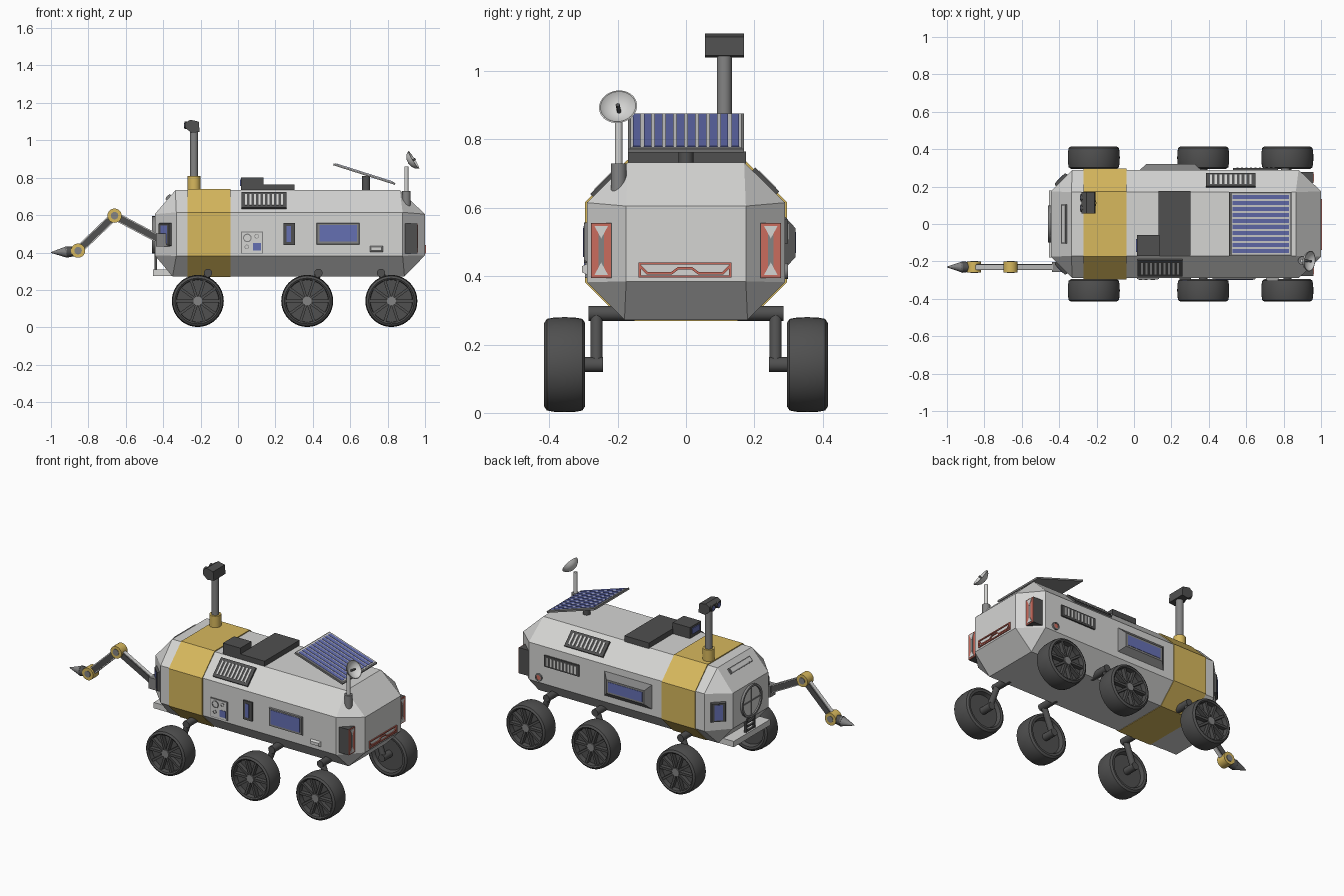
import bpy, bmesh, math
from mathutils import Matrix, Vector

cube = bpy.data.objects.get("Cube")
if cube:
    bpy.data.objects.remove(cube, do_unlink=True)


def material(name, r, g, b):
    m = bpy.data.materials.new(name)
    m.use_nodes = True
    m.diffuse_color = (r, g, b, 1)
    bsdf = m.node_tree.nodes["Principled BSDF"]
    bsdf.inputs["Base Color"].default_value = (r, g, b, 1)
    bsdf.inputs["Roughness"].default_value = 0.6
    return m


HULL = material("hull_white", .66, .66, .65)
DARK = material("dark_grey", .08, .08, .08)
MID = material("mid_grey", .23, .23, .23)
YELLOW = material("yellow", .68, .48, .11)
BLUE = material("glass_blue", .13, .16, .45)
RED = material("light_red", .6, .15, .11)
ID = Matrix()


def finish(name, bm, mat, smooth=False):
    bmesh.ops.recalc_face_normals(bm, faces=bm.faces)
    me = bpy.data.meshes.new(name)
    bm.to_mesh(me)
    bm.free()
    me.materials.append(mat)
    ob = bpy.data.objects.new(name, me)
    bpy.context.collection.objects.link(ob)
    if smooth:
        bpy.ops.object.select_all(action='DESELECT')
        ob.select_set(True)
        bpy.context.view_layer.objects.active = ob
        bpy.ops.object.shade_smooth_by_angle(angle=math.radians(35))
    return ob


def wall(center, normal, up=(0, 0, 1)):
    """Frame lying on a surface: u sideways, v up, w outward."""
    n = Vector(normal).normalized()
    u = Vector(up).cross(n).normalized()
    m = Matrix((u, n.cross(u), n)).transposed().to_4x4()
    return Matrix.Translation(center) @ m


def boxes(name, mat, items, frame=ID):
    bm = bmesh.new()
    for c, s in items:
        bmesh.ops.create_cube(bm, size=1, matrix=frame @ Matrix.Translation(c) @ Matrix.Diagonal((*s, 1)))
    return finish(name, bm, mat)


def box(name, mat, c, s, frame=ID):
    return boxes(name, mat, [(c, s)], frame)


def rod(name, mat, p, q, r, r2=None, seg=24):
    p, q = Vector(p), Vector(q)
    bm = bmesh.new()
    m = Matrix.Translation((p + q) / 2) @ (q - p).to_track_quat('Z', 'Y').to_matrix().to_4x4()
    bmesh.ops.create_cone(bm, cap_ends=True, segments=seg, radius1=r, radius2=r if r2 is None else r2,
                          depth=(q - p).length, matrix=m)
    return finish(name, bm, mat, True)


def hull(name, mat, pts, frame=ID):
    bm = bmesh.new()
    for p in pts:
        bm.verts.new(frame @ Vector(p))
    bmesh.ops.convex_hull(bm, input=bm.verts)
    bmesh.ops.dissolve_limit(bm, angle_limit=.02, verts=bm.verts, edges=bm.edges)
    return finish(name, bm, mat)


def frustum(name, mat, w, h, depth, inset, frame):
    pts = [(sx * (w / 2 - k * inset), sy * (h / 2 - k * inset), k * depth)
           for sx in (-1, 1) for sy in (-1, 1) for k in (0, 1)]
    return hull(name, mat, pts, frame)


def lathe(name, mat, profile, frame, steps=40):
    bm = bmesh.new()
    vs = [bm.verts.new((r, 0, h)) for r, h in profile]
    es = [bm.edges.new(e) for e in zip(vs, vs[1:])]
    bmesh.ops.spin(bm, geom=vs + es, cent=(0, 0, 0), axis=(0, 0, 1), angle=math.tau, steps=steps)
    bmesh.ops.remove_doubles(bm, verts=bm.verts, dist=.0002)
    bm.transform(frame)
    return finish(name, bm, mat, True)


def ring(name, mat, r, r_in, h, frame):
    return lathe(name, mat, [(r, 0), (r, h), (r_in, h), (r_in, 0)], frame, 28)


# Hull with faceted ends, and the yellow band around it
def octagon(x_side, x_top, x_low, e=0):
    return [p for s in (-1, 1) for p in (
        (x_side, s * (.29 + e), .382), (x_side, s * (.29 + e), .615),
        (x_top, s * (.17 + e / 2), .733 + e), (x_low, s * (.18 + e / 2), .272 - e / 2))]


ends = [(x, y, z) for x in (-.445, 1) for y in (-.175, .175) for z in (.385, .605)]
hull("hull", HULL, octagon(-.33, -.335, -.35) + octagon(.88, .865, .89) + ends)
hull("yellow_band", YELLOW, octagon(-.27, -.27, -.27, .006) + octagon(-.04, -.04, -.04, .006))

# Wheels and suspension
TYRE = [(0, -.035), (.1, -.035), (.108, -.058), (.122, -.06), (.134, -.052), (.138, -.03), (.139, 0),
        (.138, .03), (.134, .052), (.122, .06), (.114, .055), (.112, .025), (0, .025)]
for side, s in (("right", -1), ("left", 1)):
    for i, (wx, px) in enumerate(((-.215, -.16), (.37, .43), (.82, .765))):
        tag = f"{side}_{i + 1}"
        f = wall((wx, s * .355, .141), (0, s, 0))
        lathe("wheel_" + tag, DARK, TYRE, f)
        bm = bmesh.new()
        for k in range(10):
            m = f @ Matrix.Rotation(k * math.tau / 10, 4, 'Z') @ Matrix.Translation((.066, 0, .037))
            bmesh.ops.create_cube(bm, size=1, matrix=m @ Matrix.Diagonal((.1, .014, .026, 1)))
        finish("spokes_" + tag, bm, DARK)
        rod("hub_" + tag, MID, f @ Vector((0, 0, .02)), f @ Vector((0, 0, .056)), .024)
        rod("pivot_" + tag, DARK, (px, s * .15, .291), (px, s * .285, .291), .022)
        rod("leg_" + tag, DARK, (px, s * .262, .291), (wx, s * .262, .141), .018)
        rod("axle_" + tag, DARK, (wx, s * .243, .141), (wx, s * .33, .141), .022)

# Mast with camera head
rod("mast_base", YELLOW, (-.235, .112, .72), (-.235, .112, .81), .034)
rod("mast", MID, (-.235, .112, .8), (-.235, .112, 1.05), .022)
head = [(x, y, z) for y in (.055, .17) for x, z in
        ((-.28, 1.065), (-.28, 1.095), (-.255, 1.11), (-.21, 1.1), (-.205, 1.045), (-.25, 1.04))]
hull("camera_head", DARK, head)
for n, y in (("a", .085), ("b", .14)):
    rod("camera_barrel_" + n, DARK, (-.27, y, 1.08), (-.287, y, 1.08), .02)
    rod("camera_lens_" + n, BLUE, (-.28, y, 1.08), (-.289, y, 1.08), .013)

# Roof equipment
box("roof_unit", DARK, (.217, .003, .747), (.17, .345, .036))
box("roof_sensor", DARK, (.075, -.115, .767), (.12, .11, .07))
box("roof_sensor_window", BLUE, (.013, -.115, .772), (.006, .07, .035))

# Tilted solar panel
rod("solar_post", DARK, (.685, 0, .72), (.685, 0, .81), .022)
sun = wall((.675, 0, .819), (.105, 0, .33), (0, 1, 0))
box("solar_panel", MID, (0, 0, 0), (.346, .34, .01), sun)
box("solar_face", HULL, (0, 0, .006), (.33, .325, .003), sun)
boxes("solar_cells", BLUE, [((0, (i - 4.5) * .032, .008), (.315, .023, .003)) for i in range(10)], sun)

# Dish antenna
rod("dish_base", MID, (.9, -.197, .64), (.9, -.197, .73), .023)
rod("dish_post", HULL, (.9, -.197, .72), (.9, -.197, .86), .011)
dish = wall((.91, -.195, .877), (.8, -.1, .5))
lathe("dish", HULL, [(0, 0), (.025, .005), (.045, .018), (.056, .035), (.052, .036), (.04, .021), (0, .006)], dish)
rod("dish_feed", DARK, dish @ Vector((0, 0, .004)), dish @ Vector((0, 0, .045)), .006)


# Slatted grilles
def grille(name, frame, w, h):
    n = 9
    box(name + "_plate", DARK, (0, 0, .003), (w, h, .012), frame)
    boxes(name + "_slats", HULL, [(((i - (n - 1) / 2) * w * .9 / n, 0, .01), (w * .045, h * .7, .004))
                                  for i in range(n)], frame)


grille("front_vent", wall((.14, -.231, .676), (0, -1, 1)), .24, .12)
grille("back_vent", wall((.517, .231, .676), (0, 1, 1)), .265, .1)
grille("back_side_vent", wall((.65, .29, .53), (0, 1, 0)), .24, .07)

# Front wall: control panel, windows and step
fw = lambda x, z: wall((x, -.29, z), (0, -1, 0))
panel = fw(.075, .453)
box("control_panel_edge", MID, (0, 0, 0), (.116, .118, .008), panel)
box("control_panel", HULL, (0, 0, .002), (.108, .11, .008), panel)
for i, (x, z, r) in enumerate(((.05, .478, .023), (.1, .487, .012), (.047, .43, .012))):
    ring(f"dial_{i + 1}", MID, r, r * .75, .009, fw(x, z))
box("control_screen", BLUE, (.027, -.022, .005), (.044, .042, .006), panel)
narrow = fw(.275, .498)
box("narrow_window_frame", DARK, (0, 0, .002), (.062, .118, .014), narrow)
box("narrow_window", BLUE, (-.004, 0, .008), (.026, .085, .006), narrow)
wide = fw(.535, .5)
frustum("wide_window_frame", MID, .23, .115, .008, .003, wide)
box("wide_window", BLUE, (0, .002, .006), (.2, .088, .008), wide)
frustum("side_step", HULL, .07, .032, .014, .007, fw(.74, .42))

# Back wall: bay window and round lamp
bay = wall((.195, .288, .498), (0, 1, 0))
frustum("bay_window_frame", MID, .33, .155, .032, .035, bay)
box("bay_window", BLUE, (0, 0, .03), (.235, .062, .008), bay)
lamp = wall((.81, .289, .415), (0, 1, 0))
ring("lamp_ring", MID, .023, .015, .01, lamp)
rod("round_lamp", RED, (.81, .285, .415), (.81, .297, .415), .017)

# Tail lights on the corners
for side, s in (("right", -1), ("left", 1)):
    box("tail_light_box_" + side, DARK, (.922, s * .248, .475), (.068, .06, .16))
    tail = wall((.957, s * .248, .475), (1, 0, 0))
    box("tail_light_" + side, RED, (0, 0, 0), (.058, .158, .006), tail)
    box("tail_light_strip_" + side, MID, (0, 0, .003), (.016, .13, .004), tail)
    for e in (-1, 1):
        tri = [(x, e * y, z) for z in (.001, .006) for x, y in ((-.02, .072), (.02, .072), (0, .035))]
        hull(f"tail_light_wedge_{side}_{'top' if e > 0 else 'low'}", HULL, tri, tail)

# Rear light bar: frame with a raised middle line
bar = wall((1, -.003, .418), (1, 0, 0))
boxes("rear_light_frame", RED, [((0, .019, .002), (.27, .007, .008)), ((0, -.019, .002), (.27, .007, .008)),
                                ((-.132, 0, .002), (.007, .044, .008)), ((.132, 0, .002), (.007, .044, .008))], bar)
line = [(-.13, .01), (-.11, -.01), (-.04, -.01), (-.02, .005), (.02, .005), (.04, -.01), (.11, -.01), (.13, .01)]
bm = bmesh.new()
for a, b in zip(line, line[1:]):
    a, b = Vector((*a, .002)), Vector((*b, .002))
    m = Matrix.Translation((a + b) / 2) @ (b - a).to_track_quat('X', 'Z').to_matrix().to_4x4()
    bmesh.ops.create_cube(bm, size=1, matrix=bar @ m @ Matrix.Diagonal(((b - a).length + .004, .007, .008, 1)))
finish("rear_light_line", bm, RED)

# Hatch end: round door, ladder, platform, corner windows and roof strip
hatch = wall((-.445, 0, .495), (-1, 0, 0))
rod("hatch_door", HULL, (-.44, 0, .495), (-.45, 0, .495), .09)
ring("hatch_ring", MID, .1, .087, .014, hatch)
boxes("hatch_bars", MID, [((0, 0, .005), (.17, .008, .008)), ((0, 0, .005), (.008, .17, .008))], hatch)
boxes("ladder", DARK, [((-.44, s * .04, .345), (.014, .01, .1)) for s in (-1, 1)]
      + [((-.44, 0, .315 + i * .025), (.012, .08, .008)) for i in range(4)])
box("platform", HULL, (-.38, 0, .292), (.15, .36, .036))
for side, s in (("right", -1), ("left", 1)):
    corner = wall((-.385, s * .232, .497), (-.115, s * .115, 0))
    frustum("corner_window_frame_" + side, DARK, .09, .125, .016, .006, corner)
    box("corner_window_" + side, BLUE, (0, 0, .015), (.05, .095, .006), corner)
slope = wall((-.37, 0, .693), (-.128, 0, .11))
box("slope_strip_edge", MID, (0, 0, .004), (.21, .036, .012), slope)
box("slope_strip", HULL, (0, 0, .008), (.195, .022, .008), slope)

# Robot arm
Y = -.23
shoulder, elbow, wrist = (Vector(p) for p in ((-.42, Y, .47), (-.66, Y, .597), (-.855, Y, .41)))
box("arm_mount", MID, (-.395, Y, .467), (.085, .055, .07))
for n, a, b in (("upper", shoulder, elbow), ("lower", elbow, wrist)):
    link = Matrix.Translation((a + b) / 2) @ (b - a).to_track_quat('X', 'Z').to_matrix().to_4x4()
    long = (b - a).length
    box(n + "_arm", DARK, (0, 0, 0), (long, .032, .034), link)
    boxes(n + "_arm_rails", HULL, [((0, 0, e * .018), (long * .9, .024, .008)) for e in (-1, 1)], link)
out = Vector((0, .03, 0))
for n, c in (("elbow", elbow), ("wrist", wrist)):
    rod(n + "_joint", YELLOW, c - out, c + out, .038)
    rod(n + "_pin", MID, c - out * 1.1, c + out * 1.1, .02)
rod("gripper_base", DARK, (-.85, Y, .41), (-.92, Y, .402), .024, .03)
rod("gripper_tip", MID, (-.915, Y, .403), (-1, Y, .4), .031, .002, 12)
